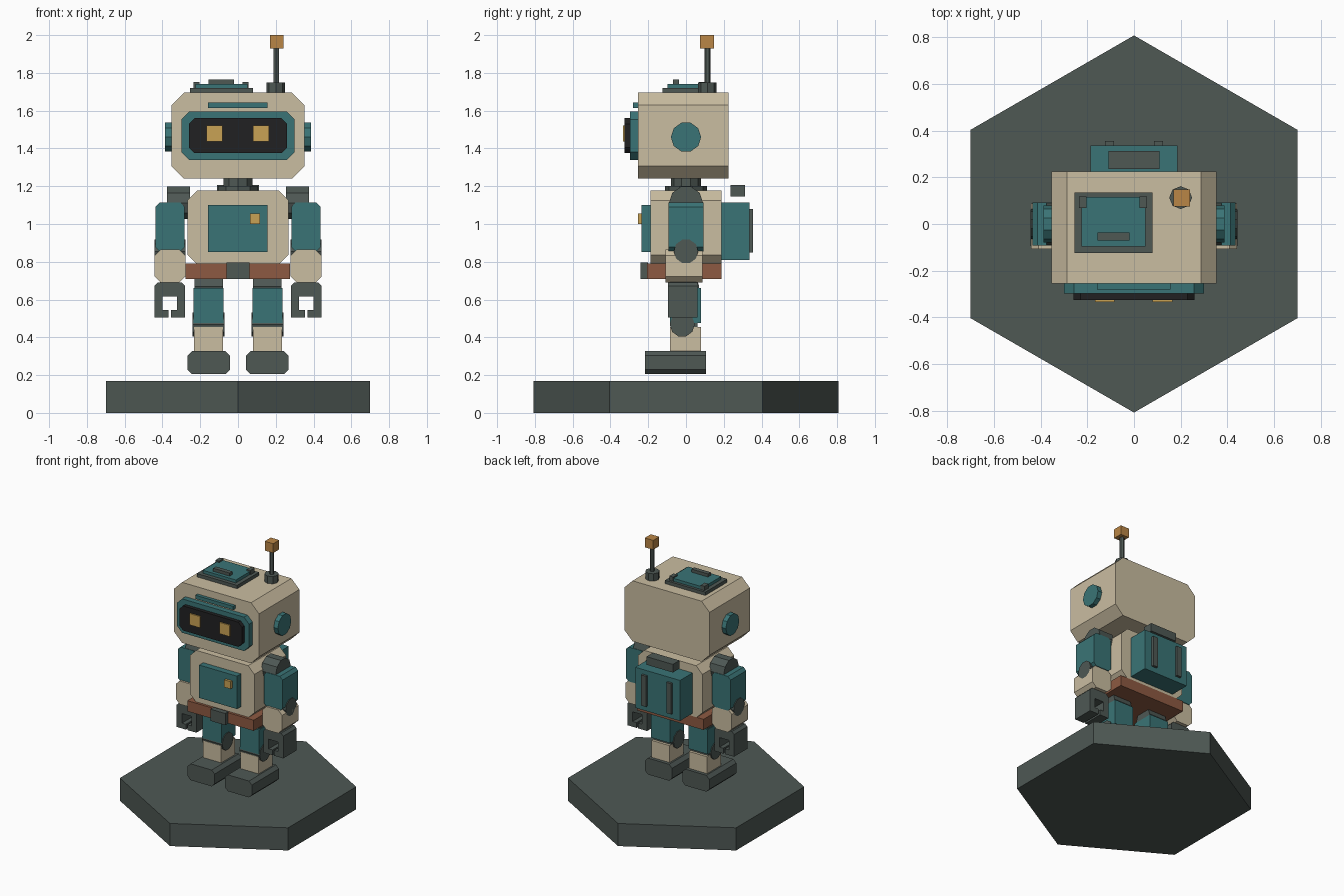
import bpy, bmesh, math
from mathutils import Matrix

if "Cube" in bpy.data.objects:
    bpy.data.objects.remove(bpy.data.objects["Cube"])


def material(name, rgb):
    m = bpy.data.materials.new(name)
    lin = [((c / 255 + 0.055) / 1.055) ** 2.4 for c in rgb]
    m.diffuse_color = (*lin, 1)
    m.use_nodes = True
    m.node_tree.nodes["Principled BSDF"].inputs["Base Color"].default_value = m.diffuse_color
    return m


CREAM = material("cream", (202, 189, 161))
TEAL = material("teal", (58, 116, 118))
GREY = material("dark_grey", (78, 88, 84))
BLACK = material("black", (33, 33, 34))
BROWN = material("brown", (141, 90, 66))
GOLD = material("gold", (201, 162, 85))
ORANGE = material("orange", (186, 134, 70))


def finish(name, bm, mat):
    bmesh.ops.recalc_face_normals(bm, faces=bm.faces)
    me = bpy.data.meshes.new(name)
    bm.to_mesh(me)
    bm.free()
    me.materials.append(mat)
    ob = bpy.data.objects.new(name, me)
    bpy.context.collection.objects.link(ob)
    return ob


def block(name, x, y, z, mat, cut=0.0):
    """Box from ranges; cut chamfers the four corners of the front outline."""
    (x0, x1), (z0, z1), c = x, z, cut
    if c:
        pts = [(x0 + c, z0), (x1 - c, z0), (x1, z0 + c), (x1, z1 - c),
               (x1 - c, z1), (x0 + c, z1), (x0, z1 - c), (x0, z0 + c)]
    else:
        pts = [(x0, z0), (x1, z0), (x1, z1), (x0, z1)]
    bm = bmesh.new()
    face = bm.faces.new([bm.verts.new((px, y[0], pz)) for px, pz in pts])
    ext = bmesh.ops.extrude_face_region(bm, geom=[face])
    moved = [g for g in ext["geom"] if isinstance(g, bmesh.types.BMVert)]
    bmesh.ops.translate(bm, verts=moved, vec=(0, y[1] - y[0], 0))
    return finish(name, bm, mat)


def prism(name, centre, r, depth, sides, mat, axis="Z", turn=0.0):
    """Regular prism centred on a point."""
    bm = bmesh.new()
    bmesh.ops.create_cone(bm, cap_ends=True, segments=sides, radius1=r, radius2=r, depth=depth)
    m = Matrix.Rotation(turn, 4, "Z")
    if axis == "X":
        m = Matrix.Rotation(math.pi / 2, 4, "Y") @ m
    bmesh.ops.transform(bm, matrix=Matrix.Translation(centre) @ m, verts=bm.verts)
    return finish(name, bm, mat)


def span(s, a, b):
    return tuple(sorted((s * a, s * b)))


# Hexagonal stand
prism("stand", (0, 0, 0.085), 0.808, 0.17, 6, GREY, turn=0)

# Head and face
block("head", (-0.353, 0.353), (-0.255, 0.225), (1.24, 1.695), CREAM, 0.066)
block("face_frame", (-0.30, 0.30), (-0.297, -0.25), (1.34, 1.595), TEAL, 0.042)
block("visor", (-0.26, 0.26), (-0.325, -0.29), (1.375, 1.56), BLACK, 0.03)
block("brow_bar", (-0.158, 0.156), (-0.28, -0.25), (1.615, 1.642), TEAL)
block("left_eye", (-0.168, -0.083), (-0.334, -0.325), (1.437, 1.522), GOLD)
block("right_eye", (0.08, 0.165), (-0.334, -0.325), (1.437, 1.522), GOLD)

# Roof hatch
block("hatch_base", (-0.255, 0.08), (-0.125, 0.135), (1.69, 1.72), GREY)
block("hatch_lid", (-0.225, 0.05), (-0.097, 0.115), (1.715, 1.742), TEAL)
block("hatch_handle", (-0.157, -0.02), (-0.07, -0.037), (1.738, 1.765), GREY)
for i, hx in enumerate((-0.22, 0.04)):
    block(f"hatch_hinge_{i}", (hx - 0.016, hx + 0.016), (0.068, 0.118), (1.715, 1.752), GREY)

# Antenna
prism("antenna_socket", (0.20, 0.113, 1.722), 0.049, 0.056, 8, GREY)
prism("antenna_rod", (0.202, 0.113, 1.84), 0.016, 0.20, 6, GREY)
block("antenna_tip", (0.17, 0.24), (0.075, 0.147), (1.93, 2.0), ORANGE)

# Neck
prism("neck", (0, 0, 1.21), 0.08, 0.09, 10, GREY)
prism("neck_collar", (0, 0, 1.183), 0.11, 0.034, 10, GREY)

# Torso, chest panel and belt
block("torso", (-0.268, 0.268), (-0.188, 0.188), (0.785, 1.177), CREAM, 0.052)
block("chest_panel", (-0.158, 0.156), (-0.235, -0.18), (0.853, 1.10), TEAL)
block("chest_light", (0.063, 0.117), (-0.254, -0.23), (1.0, 1.055), GOLD)
block("belt", (-0.277, 0.275), (-0.207, 0.188), (0.71, 0.79), BROWN)
block("buckle", (-0.062, 0.062), (-0.24, -0.20), (0.708, 0.796), GREY)

# Backpack
block("backpack", (-0.186, 0.186), (0.18, 0.337), (0.81, 1.115), TEAL)
block("backpack_handle", (-0.11, 0.11), (0.235, 0.313), (1.145, 1.206), GREY)

for s, side in ((-1, "left"), (1, "right")):
    block(f"{side}_backpack_strip", span(s, 0.085, 0.125), (0.33, 0.355), (0.85, 1.08), GREY)
    prism(f"{side}_ear", (s * 0.365, 0, 1.46), 0.08, 0.044, 10, TEAL, "X")

    # Arm
    prism(f"{side}_shoulder", (s * 0.315, 0, 1.112), 0.09, 0.122, 10, GREY, "X")
    block(f"{side}_upper_arm", span(s, 0.282, 0.436), (-0.093, 0.093), (0.855, 1.113), TEAL, 0.022)
    prism(f"{side}_elbow", (s * 0.36, 0, 0.855), 0.065, 0.164, 10, GREY, "X")
    block(f"{side}_forearm", span(s, 0.279, 0.442), (-0.108, 0.088), (0.69, 0.865), CREAM, 0.032)

    # Hand: wrist, palm and two hooked fingers with a gap
    block(f"{side}_wrist", span(s, 0.31, 0.412), (-0.085, 0.055), (0.64, 0.70), GREY)
    block(f"{side}_palm", span(s, 0.28, 0.443), (-0.095, 0.062), (0.617, 0.69), GREY, 0.018)
    for label, outer, inner, tip in (("inner", 0.28, 0.322, 0.354), ("outer", 0.443, 0.40, 0.368)):
        block(f"{side}_{label}_finger", span(s, outer, inner), (-0.095, 0.062), (0.505, 0.64), GREY)
        block(f"{side}_{label}_fingertip", span(s, outer, tip), (-0.095, 0.062), (0.505, 0.545), GREY)

    # Leg
    prism(f"{side}_hip", (s * 0.155, 0, 0.67), 0.07, 0.15, 10, GREY, "X")
    block(f"{side}_thigh", span(s, 0.077, 0.235), (-0.085, 0.08), (0.475, 0.66), TEAL)
    prism(f"{side}_knee", (s * 0.156, -0.02, 0.468), 0.066, 0.17, 10, GREY, "X")
    block(f"{side}_knee_band", span(s, 0.08, 0.23), (-0.083, 0.06), (0.45, 0.477), GREY)
    block(f"{side}_shin", span(s, 0.08, 0.232), (-0.085, 0.08), (0.32, 0.455), CREAM)
    block(f"{side}_foot", span(s, 0.043, 0.267), (-0.217, 0.105), (0.205, 0.328), GREY, 0.024)
